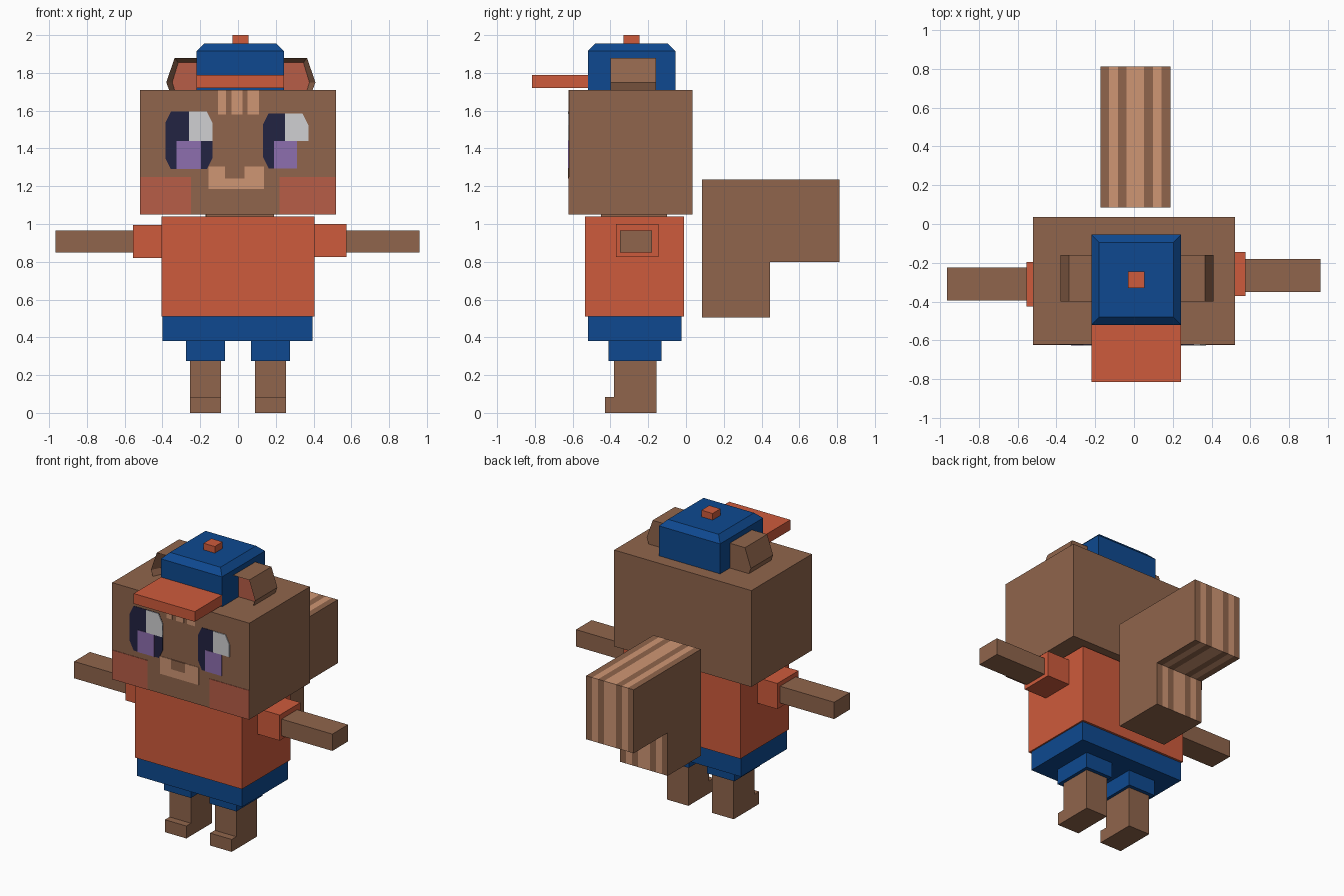
import bpy
import bmesh

if "Cube" in bpy.data.objects:
    bpy.data.objects.remove(bpy.data.objects["Cube"], do_unlink=True)


def material(name, r, g, b):
    # sRGB bytes to linear flat colour
    lin = [((c / 255 + 0.055) / 1.055) ** 2.4 for c in (r, g, b)] + [1.0]
    m = bpy.data.materials.new(name)
    m.use_nodes = True
    m.diffuse_color = lin
    m.node_tree.nodes["Principled BSDF"].inputs["Base Color"].default_value = lin
    return m


BROWN = material("brown fur", 144, 101, 76)
TAN = material("tan fur", 207, 150, 116)
ORANGE = material("orange cloth", 206, 91, 60)
BLUE = material("blue cloth", 14, 73, 144)
BLUSH = material("blush", 183, 93, 71)
NAVY = material("dark eye", 34, 35, 66)
LILAC = material("lilac eye", 141, 110, 175)
WHITE = material("eye shine", 208, 208, 210)


def finish(bm, name, *mats):
    bmesh.ops.recalc_face_normals(bm, faces=bm.faces)
    me = bpy.data.meshes.new(name)
    bm.to_mesh(me)
    bm.free()
    for m in mats:
        me.materials.append(m)
    ob = bpy.data.objects.new(name, me)
    bpy.context.collection.objects.link(ob)
    return ob


def box_mesh(x, y, z):
    bm = bmesh.new()
    bmesh.ops.create_cube(bm, size=1)
    for v in bm.verts:
        for i, (lo, hi) in enumerate((x, y, z)):
            v.co[i] = lo if v.co[i] < 0 else hi
    return bm


def box(name, mat, x, y, z):
    return finish(box_mesh(x, y, z), name, mat)


def prism(points, shift):
    # Closed solid from an outline and an extrusion vector
    bm = bmesh.new()
    face = bm.faces.new([bm.verts.new(p) for p in points])
    out = bmesh.ops.extrude_face_region(bm, geom=[face], use_keep_orig=True)
    verts = [g for g in out["geom"] if isinstance(g, bmesh.types.BMVert)]
    bmesh.ops.translate(bm, vec=shift, verts=verts)
    bmesh.ops.recalc_face_normals(bm, faces=bm.faces)
    return bm


FACE_Y = -0.62


def plate(name, mat, x, z, layer=1, cut=""):
    # Thin face marking; cut lists clipped corners: a b c d from lower left, anticlockwise
    dx, dz = 0.03, 0.06
    (x0, x1), (z0, z1) = x, z
    corners = {
        "a": ((x0, z0), [(x0, z0 + dz), (x0 + dx, z0)]),
        "b": ((x1, z0), [(x1 - dx, z0), (x1, z0 + dz)]),
        "c": ((x1, z1), [(x1, z1 - dz), (x1 - dx, z1)]),
        "d": ((x0, z1), [(x0 + dx, z1), (x0, z1 - dz)]),
    }
    pts = []
    for key, (sharp, clipped) in corners.items():
        pts += clipped if key in cut else [sharp]
    bm = prism([(px, FACE_Y, pz) for px, pz in pts], (0, -0.003 * layer, 0))
    finish(bm, name, mat)


# Head and body
box("head", BROWN, (-0.52, 0.52), (FACE_Y, 0.035), (1.05, 1.71))
box("neck", BROWN, (-0.17, 0.19), (-0.45, -0.1), (1.03, 1.06))
box("shirt", ORANGE, (-0.405, 0.405), (-0.535, -0.01), (0.51, 1.04))
box("shorts", BLUE, (-0.4, 0.395), (-0.52, -0.025), (0.38, 0.51))

# Legs: short cuff, leg and toe on each side
for side, s in (("right", -1), ("left", 1)):
    def span(a, b):
        return tuple(sorted((s * a, s * b)))
    box(side + "_shorts_cuff", BLUE, span(0.07, 0.275), (-0.41, -0.13), (0.275, 0.38))
    leg = [(-0.43, 0), (-0.155, 0), (-0.155, 0.275), (-0.38, 0.275), (-0.38, 0.085), (-0.43, 0.085)]
    finish(prism([(s * 0.09, y, z) for y, z in leg], (s * 0.163, 0, 0)), side + "_leg", BROWN)

# Arms and sleeves
box("left_sleeve", ORANGE, (0.4, 0.575), (-0.37, -0.145), (0.825, 1.0))
box("left_arm", BROWN, (0.57, 0.96), (-0.35, -0.18), (0.85, 0.965))
box("right_sleeve", ORANGE, (-0.555, -0.4), (-0.425, -0.195), (0.82, 0.995))
box("right_arm", BROWN, (-0.965, -0.55), (-0.395, -0.225), (0.85, 0.965))

# Ears with a recessed inner panel
for side, s in (("right", -1), ("left", 1)):
    mid = 0.015
    outline = [(0.14, 1.67), (0.365, 1.67), (0.395, 1.75), (0.35, 1.88), (0.14, 1.88)]
    bm = prism([(mid + s * x, -0.4, z) for x, z in outline], (0, 0.24, 0))
    front = min(bm.faces, key=lambda f: f.calc_center_median().y)
    bmesh.ops.inset_region(bm, faces=[front], thickness=0.032)
    for v in front.verts:
        v.co.y += 0.06
    front.material_index = 1
    finish(bm, side + "_ear", BROWN, BLUSH)

# Cap: chamfered crown, brim and button
bm = box_mesh((-0.22, 0.243), (-0.52, -0.055), (1.70, 1.955))
top = max(bm.faces, key=lambda f: f.calc_center_median().z)
bmesh.ops.bevel(bm, geom=list(top.edges), offset=0.04, segments=1, affect="EDGES")
finish(bm, "cap_crown", BLUE)
box("cap_brim", ORANGE, (-0.22, 0.243), (-0.815, -0.515), (1.72, 1.79))
box("cap_button", ORANGE, (-0.03, 0.055), (-0.33, -0.245), (1.95, 2.0))

# Tail: bent block, striped on every face that points up, back or under the step
profile = [(0.085, 0.505), (0.445, 0.505), (0.445, 0.8), (0.813, 0.8), (0.813, 1.235), (0.085, 1.235)]
x0, step = -0.173, 0.045
bm = prism([(x0, y, z) for y, z in profile], (step * 8, 0, 0))
for n in (1, 2, 3, 5, 6, 7):
    bmesh.ops.bisect_plane(bm, geom=bm.verts[:] + bm.edges[:] + bm.faces[:],
                           plane_co=(x0 + n * step, 0, 0), plane_no=(1, 0, 0))
for f in bm.faces:
    c = f.calc_center_median()
    band = int((c.x - x0) / step)
    hidden = abs(f.normal.x) > 0.5 or c.y < 0.1 or c.z < 0.51
    f.material_index = int(not hidden and band in (1, 3, 4, 6))
finish(bm, "tail", BROWN, TAN)

# Face markings
plate("right_cheek", BLUSH, (-0.52, -0.25), (1.05, 1.25))
plate("left_cheek", BLUSH, (0.22, 0.52), (1.05, 1.25))
plate("muzzle", TAN, (-0.155, 0.138), (1.185, 1.305))
plate("nose", BROWN, (-0.07, 0.035), (1.24, 1.306), 2)
for i, x in enumerate(((-0.105, -0.063), (-0.035, 0.025), (0.05, 0.11))):
    plate(f"forehead_stripe_{i + 1}", TAN, x, (1.58, 1.71))

# Eyes
plate("right_eye", NAVY, (-0.385, -0.135), (1.29, 1.595), 1, "abcd")
plate("right_iris", LILAC, (-0.325, -0.197), (1.29, 1.44), 2)
plate("right_eye_shine", WHITE, (-0.26, -0.135), (1.44, 1.595), 2, "c")
plate("left_eye", NAVY, (0.132, 0.31), (1.295, 1.585), 1, "ad")
plate("left_iris", LILAC, (0.19, 0.312), (1.295, 1.44), 2)
plate("left_eye_shine", WHITE, (0.25, 0.372), (1.44, 1.585), 2, "c")
